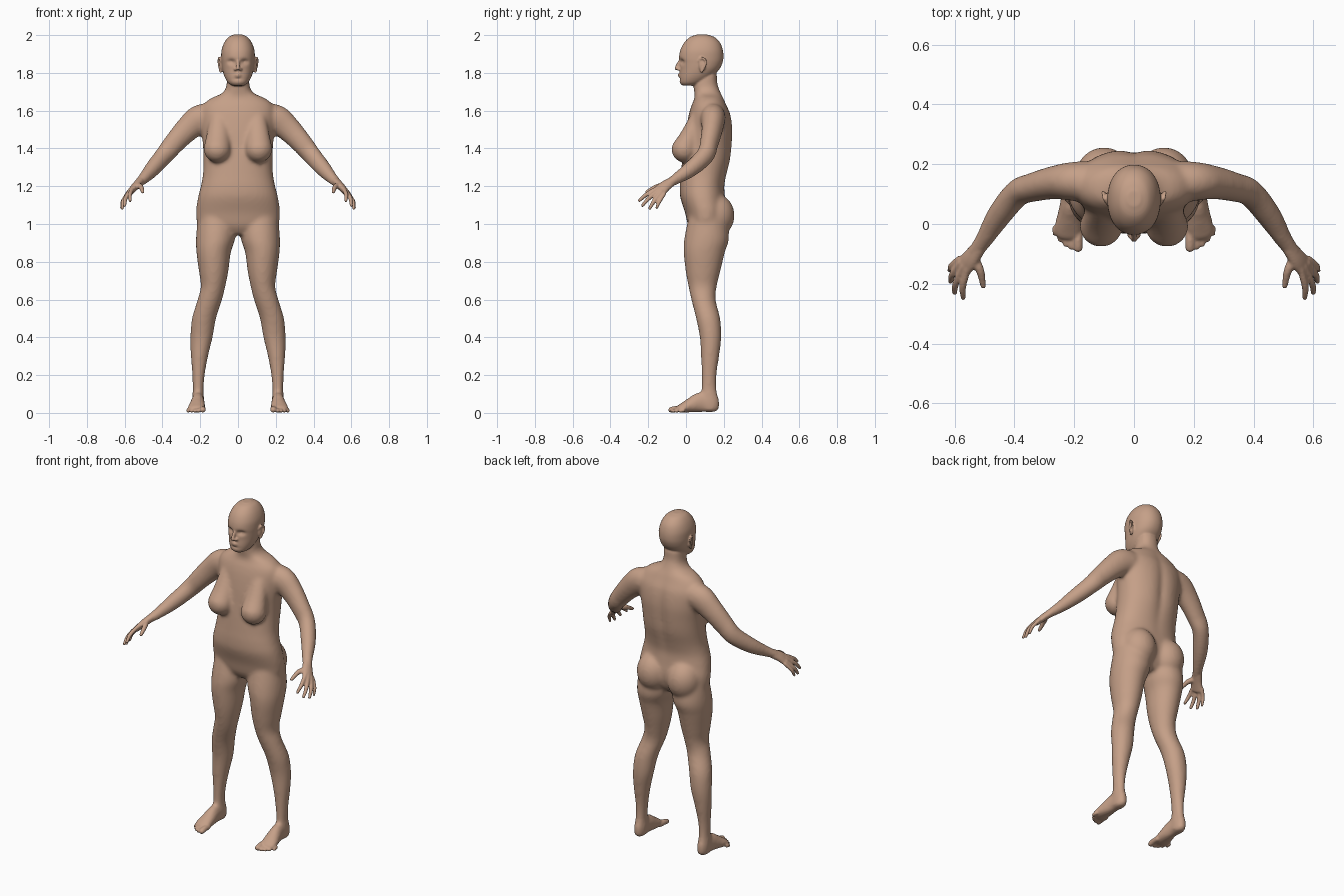
import bpy, bmesh, math
from mathutils import Vector, Matrix

if "Cube" in bpy.data.objects:
    bpy.data.objects.remove(bpy.data.objects["Cube"])

skin_mat = bpy.data.materials.new("warm tan skin")
skin_mat.use_nodes = True
TAN = (0.56, 0.35, 0.245, 1)
skin_mat.diffuse_color = TAN
skin_mat.node_tree.nodes["Principled BSDF"].inputs["Base Color"].default_value = TAN

SIDES = (1, -1)


def refine(rows, steps=5):
    """Catmull-Rom interpolation of rows of numbers."""
    rows = [Vector(r) for r in rows]
    ext = [rows[0] * 2 - rows[1]] + rows + [rows[-1] * 2 - rows[-2]]
    out = []
    for a, b, c, d in zip(ext, ext[1:], ext[2:], ext[3:]):
        for i in range(steps):
            t = i / steps
            out.append((b * 2 + (c - a) * t + (a * 2 - b * 5 + c * 4 - d) * t**2
                        + (b * 3 - a - c * 3 + d) * t**3) / 2)
    return out + [rows[-1]]


def bridge(bm, rings):
    """Skin a list of point rings and close both ends."""
    rings = [[bm.verts.new(p) for p in ring] for ring in rings]
    n = len(rings[0])
    for r, s in zip(rings, rings[1:]):
        for i in range(n):
            j = (i + 1) % n
            bm.faces.new((r[i], r[j], s[j], s[i]))
    bm.faces.new(rings[0][::-1])
    bm.faces.new(rings[-1])
    return [v for ring in rings for v in ring]


def stack(bm, rows, side=1, power=2.0, n=40):
    """Level sections: height, centre x, half width, front y, back y."""
    rings = []
    for z, cx, hw, yf, yb in refine(rows):
        ring = []
        for i in range(n):
            c, s = math.cos(math.tau * i / n), math.sin(math.tau * i / n)
            c = math.copysign(abs(c) ** (2 / power), c)
            s = math.copysign(abs(s) ** (2 / power), s)
            ring.append((side * (cx + hw * c), (yf + yb) / 2 + (yb - yf) / 2 * s, z))
        rings.append(ring)
    return bridge(bm, rings)


def limb(bm, rows, side=1, up=(0, 0, 1), n=20):
    """Round-ended tube: x, y, z, half width, half height."""
    pts = refine(rows)
    rings = []

    def ring(p, d, a, b):
        v = (Vector(up) - d * d.dot(Vector(up))).normalized()
        u = d.cross(v)
        rings.append([])
        for i in range(n):
            t = math.tau * i / n
            q = p + u * a * math.cos(t) + v * b * math.sin(t)
            rings[-1].append((side * q.x, q.y, q.z))

    last = len(pts) - 1
    for k, row in enumerate(pts):
        p, a, b = Vector(row[:3]), row[3], row[4]
        d = (Vector(pts[min(k + 1, last)][:3]) - Vector(pts[max(k - 1, 0)][:3])).normalized()
        r = min(a, b)
        caps = (1.4, 1.1, 0.7, 0.35)
        if k == 0:
            for t in caps:
                ring(p - d * r * math.sin(t), d, a * math.cos(t), b * math.cos(t))
        ring(p, d, a, b)
        if k == last:
            for t in reversed(caps):
                ring(p + d * r * math.sin(t), d, a * math.cos(t), b * math.cos(t))
    return bridge(bm, rings)


def ball(bm, centre, radii):
    m = Matrix.Translation(centre) @ Matrix.Diagonal((*radii, 1))
    return bmesh.ops.create_uvsphere(bm, u_segments=32, v_segments=20, radius=1, matrix=m)["verts"]


def sculpt(verts, centre, size, push):
    """Soft brush stroke, mirrored across the middle."""
    for v in verts:
        p = Vector((abs(v.co.x), v.co.y, v.co.z)) - Vector(centre)
        e = sum((p[i] / size[i]) ** 2 for i in range(3))
        v.co.y += push * math.exp(-e)


def fuse(bm, voxel, smoothing):
    """Merge overlapping volumes into one smooth skin."""
    bmesh.ops.recalc_face_normals(bm, faces=bm.faces[:])
    me = bpy.data.meshes.new("volumes")
    bm.to_mesh(me)
    bm.free()
    ob = bpy.data.objects.new("volumes", me)
    bpy.context.collection.objects.link(ob)
    rm = ob.modifiers.new("merge", "REMESH")
    rm.mode, rm.voxel_size, rm.use_smooth_shade = "VOXEL", voxel, True
    sm = ob.modifiers.new("soften", "SMOOTH")
    sm.factor, sm.iterations = 0.5, smoothing
    bpy.context.view_layer.update()
    out = bpy.data.meshes.new_from_object(ob.evaluated_get(bpy.context.evaluated_depsgraph_get()))
    bpy.data.objects.remove(ob)
    return out


def add_object(name, me):
    me.materials.clear()
    me.materials.append(skin_mat)
    for p in me.polygons:
        p.use_smooth = True
    ob = bpy.data.objects.new(name, me)
    bpy.context.collection.objects.link(ob)


# Large forms: torso and neck
bm = bmesh.new()
torso = stack(bm, [
    (1.80, 0, .058, .06, .165), (1.75, 0, .060, .04, .166), (1.72, 0, .064, .04, .174),
    (1.69, 0, .088, .045, .187), (1.665, 0, .145, .045, .20), (1.63, 0, .185, .03, .216),
    (1.58, 0, .20, .015, .238), (1.50, 0, .195, 0, .25), (1.42, 0, .186, -.01, .247),
    (1.34, 0, .183, -.02, .238), (1.26, 0, .186, -.028, .217), (1.20, 0, .197, -.033, .205),
    (1.14, 0, .212, -.03, .208), (1.06, 0, .222, -.005, .215), (.99, 0, .205, .012, .20),
    (.945, 0, .10, .04, .17)], power=2.2)
sculpt(torso, (0, .24, 1.42), (.03, .1, .2), -.016)

for s in SIDES:
    # Chest and seat
    limb(bm, [(.10, .06, 1.56, .05, .04), (.105, .02, 1.46, .064, .055),
              (.11, -.008, 1.395, .073, .07)], s, (0, -1, 0))
    ball(bm, (s * .10, .155, 1.045), (.098, .102, .115))
    # Leg
    stack(bm, [
        (1.06, .11, .10, .02, .21), (.93, .118, .104, -.008, .228), (.85, .129, .091, -.012, .206),
        (.75, .129, .078, -.002, .182), (.67, .132, .065, .013, .163), (.60, .149, .065, .028, .157),
        (.50, .18, .064, .053, .181), (.40, .193, .059, .073, .187), (.30, .204, .046, .079, .176),
        (.20, .209, .033, .082, .162), (.12, .211, .029, .081, .162), (.06, .211, .033, .07, .178),
        (.012, .211, .031, .075, .175)], s)
    # Foot
    limb(bm, [(.211, .14, .035, .031, .035), (.212, .08, .055, .034, .055),
              (.215, .03, .042, .042, .042), (.221, -.02, .026, .05, .026),
              (.224, -.04, .02, .047, .019)], s)
    # Arm
    limb(bm, [(.12, .14, 1.565, .07, .07), (.20, .143, 1.555, .066, .078),
              (.27, .138, 1.50, .056, .067), (.34, .122, 1.425, .049, .057),
              (.39, .103, 1.365, .046, .051), (.45, .03, 1.295, .042, .044),
              (.50, -.05, 1.24, .031, .031), (.535, -.1, 1.21, .026, .022)], s)

large_forms = fuse(bm, .01, 10)

# Fine forms: head
bm = bmesh.new()
bm.from_mesh(large_forms)
bpy.data.meshes.remove(large_forms)
head = stack(bm, [
    (2.003, 0, .022, .06, .11), (1.99, 0, .05, .022, .15), (1.96, 0, .073, -.01, .18),
    (1.92, 0, .087, -.03, .195), (1.88, 0, .089, -.037, .198), (1.85, 0, .087, -.034, .192),
    (1.82, 0, .083, -.032, .177), (1.79, 0, .075, -.034, .15), (1.765, 0, .064, -.035, .12),
    (1.745, 0, .05, -.031, .085), (1.732, 0, .03, -.018, .05)], power=2.15, n=80)
sculpt(head, (.034, -.02, 1.859), (.02, .06, .013), .018)
sculpt(head, (0, -.035, 1.768), (.03, .05, .006), .005)

# Nose and lips
limb(bm, [(0, -.026, 1.872, .009, .008), (0, -.042, 1.845, .009, .009),
          (0, -.052, 1.823, .011, .009)], up=(0, -1, 0))
for z, y in ((1.792, -.034), (1.782, -.033)):
    limb(bm, [(-.024, y + .009, 1.786, .004, .003), (0, y - .002, z, .007, .006),
              (.024, y + .009, 1.786, .004, .003)])

for s in SIDES:
    ball(bm, (s * .013, -.038, 1.819), (.009, .011, .008))
    # Eyelids
    for z in (1.868, 1.852):
        limb(bm, [(.018, -.008, 1.86, .004, .003), (.034, -.013, z, .004, .003),
                  (.052, -.002, 1.86, .004, .003)], s)
    # Ear
    ball(bm, (s * .088, .085, 1.842), (.011, .018, .034))
    limb(bm, [(.089, .07, 1.862, .006, .006), (.099, .083, 1.879, .006, .006),
              (.104, .104, 1.868, .006, .006), (.101, .102, 1.84, .006, .006),
              (.092, .082, 1.806, .007, .007)], s, (1, 0, 0))
    # Palm
    limb(bm, [(.52, -.08, 1.222, .027, .022), (.548, -.118, 1.195, .034, .02),
              (.574, -.148, 1.164, .038, .015)], s, (.73, 0, .67))
    # Fingers: knuckle and tip
    for knuckle, tip, r in (
            ((.560, -.172, 1.176), (.571, -.247, 1.124), .0115),
            ((.576, -.162, 1.163), (.600, -.230, 1.098), .0115),
            ((.587, -.144, 1.150), (.613, -.192, 1.083), .0115),
            ((.591, -.124, 1.143), (.617, -.155, 1.086), .010)):
        k, t = Vector(knuckle), Vector(tip)
        back = k - (t - k) * .3
        bend = k.lerp(t, .5) + Vector((.007, 0, .006))
        limb(bm, [(*back, r, r), (*bend, r, r), (*t, r * .75, r * .75)], s, (.73, 0, .67))
    # Thumb
    limb(bm, [(.538, -.11, 1.205, .017, .017), (.515, -.155, 1.197, .014, .014),
              (.504, -.207, 1.17, .0095, .0095)], s)
    # Toes
    for i in range(5):
        r = .016 if i == 0 else .0115 - .0006 * i
        x = .187 + (.005 if i else 0) + .018 * i
        tip = -.080 + .003 * i * i
        limb(bm, [(x, -.02, r + .006, r, r), (x, tip + .025, r + .005, r, r),
                  (x, tip, r, r, r * .9)], s)

for v in bm.verts:
    v.co.z = max(v.co.z, 0)
add_object("body", fuse(bm, .0052, 3))

# Eyes
for s, name in zip(SIDES, ("left_eye", "right_eye")):
    bm = bmesh.new()
    ball(bm, (s * .034, .004, 1.86), (.015, .015, .015))
    me = bpy.data.meshes.new(name)
    bm.to_mesh(me)
    bm.free()
    add_object(name, me)
